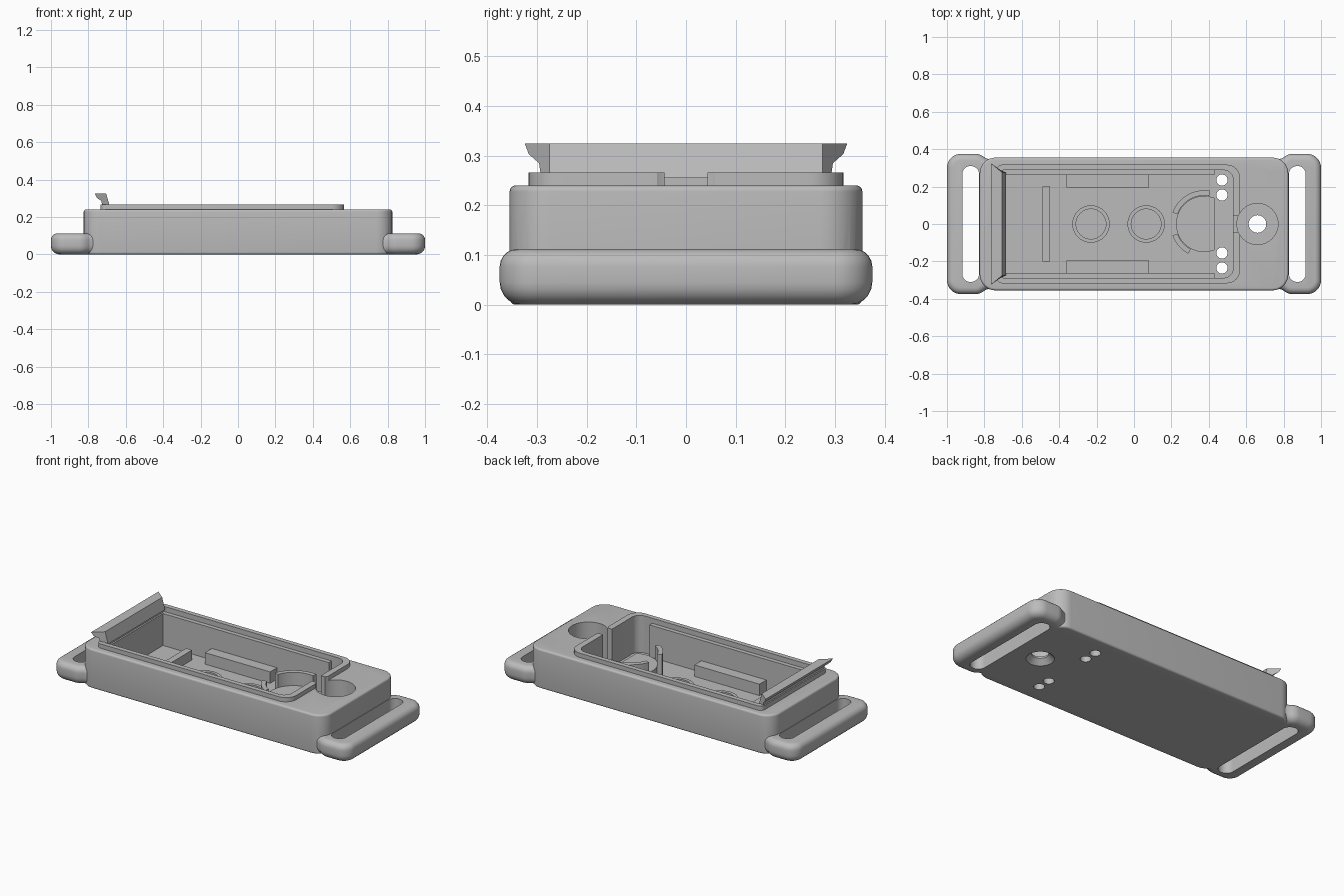
import bpy, bmesh, math
from mathutils import Vector

cube = bpy.data.objects.get("Cube")
if cube:
    bpy.data.objects.remove(cube, do_unlink=True)

grey = bpy.data.materials.new("plain grey")
grey.use_nodes = True
tint = (0.5, 0.5, 0.5, 1)
grey.diffuse_color = tint
grey.node_tree.nodes["Principled BSDF"].inputs["Base Color"].default_value = tint


def finish(name, bm):
    bmesh.ops.recalc_face_normals(bm, faces=bm.faces)
    mesh = bpy.data.meshes.new(name)
    bm.to_mesh(mesh)
    bm.free()
    mesh.materials.append(grey)
    ob = bpy.data.objects.new(name, mesh)
    bpy.context.collection.objects.link(ob)
    return ob


def fillet(corners, seg=8):
    """Round each (x, y, tangent length) corner with a circular arc."""
    out = []
    for i, (x, y, d) in enumerate(corners):
        p = Vector((x, y))
        if d == 0:
            out.append(p)
            continue
        u = (Vector(corners[i - 1][:2]) - p).normalized()
        v = (Vector(corners[(i + 1) % len(corners)][:2]) - p).normalized()
        w = math.sin(u.angle(v) / 2)
        for k in range(seg + 1):
            t = k / seg
            a, b, c = (1 - t) ** 2, 2 * w * t * (1 - t), t * t
            out.append(((p + u * d) * a + p * b + (p + v * d) * c) / (a + b + c))
    return out


def rect(x0, x1, y, left=0, right=0):
    return fillet([(x0, -y, left), (x1, -y, right), (x1, y, right), (x0, y, left)])


def arc(cx, cy, r, a0, a1, n=32):
    angles = [math.radians(a0 + (a1 - a0) * k / n) for k in range(n + 1)]
    return [Vector((cx + r * math.cos(a), cy + r * math.sin(a))) for a in angles]


def disc(cx, cy, r):
    return arc(cx, cy, r, 0, 360, 40)[:-1]


def prism(name, outline, z0, z1, top=0, bottom=0):
    bm = bmesh.new()
    face = bm.faces.new([bm.verts.new((p.x, p.y, z0)) for p in outline])
    new = bmesh.ops.extrude_face_region(bm, geom=[face])["geom"]
    for v in new:
        if isinstance(v, bmesh.types.BMVert):
            v.co.z = z1
    for z, width in ((z1, top), (z0, bottom)):
        if width:
            rim = [e for e in bm.edges if all(abs(v.co.z - z) < 1e-5 for v in e.verts)]
            bmesh.ops.bevel(bm, geom=rim, offset=width, segments=5, profile=0.5,
                            affect='EDGES', clamp_overlap=False)
    return finish(name, bm)


def combine(base, other, operation):
    mod = base.modifiers.new("join", 'BOOLEAN')
    mod.operation, mod.solver, mod.object = operation, 'EXACT', other
    bpy.context.view_layer.objects.active = base
    bpy.ops.object.modifier_apply(modifier=mod.name)
    bpy.data.objects.remove(other, do_unlink=True)


# Case body, strap ends and raised rim
case = prism("case", rect(-0.825, 0.825, 0.355, 0.085, 0.085), 0, 0.24, 0.012, 0.012)
quarter = [(0.74, 0.345, 0), (0.785, 0.345, 0.025), (0.825, 0.375, 0.025), (1, 0.375, 0.075)]
strap = quarter + [(x, -y, d) for x, y, d in reversed(quarter)]
strap += [(-x, -y, d) for x, y, d in quarter]
strap += [(-x, y, d) for x, y, d in reversed(quarter)]
combine(case, prism("strap_ends", fillet(strap), 0, 0.112, 0.035, 0.045), 'UNION')
combine(case, prism("rim", rect(-0.735, 0.567, 0.317, 0.03, 0.07), 0.2, 0.266), 'UNION')

# Strap slots, stepped cavity, round pocket, channel and floor holes
FLOOR = 0.04
cutters = [
    prism("slot", rect(0.828, 0.918, 0.31, 0.044, 0.044), -0.1, 0.3),
    prism("slot", rect(-0.918, -0.828, 0.31, 0.044, 0.044), -0.1, 0.3),
    prism("ledge", rect(-0.70, 0.53, 0.288, 0, 0.05), 0.235, 0.4),
    prism("cavity", rect(-0.69, 0.48, 0.262), FLOOR, 0.4),
    prism("end_cavity", rect(0.43, 0.53, 0.288, 0, 0.05), FLOOR, 0.4),
    prism("pocket", disc(0.66, 0, 0.11), FLOOR, 0.4),
    prism("channel", rect(0.50, 0.60, 0.043), FLOOR + 0.02, 0.4),
    prism("pocket_hole", disc(0.66, 0, 0.047), -0.1, 0.1),
]
for y in (-0.235, -0.155, 0.155, 0.235):
    cutters.append(prism("pin_hole", disc(0.47, y, 0.03), -0.1, 0.1))
bm = bmesh.new()
bmesh.ops.create_cone(bm, cap_ends=True, segments=40, radius1=0.09, radius2=0.04, depth=0.05)
bmesh.ops.translate(bm, verts=bm.verts, vec=(0.66, 0, 0.012))
cutters.append(finish("countersink", bm))
for cutter in cutters:
    combine(case, cutter, 'DIFFERENCE')
parts = [case]

# Blocks and ridge on the cavity floor
parts.append(prism("floor_ridge", rect(-0.49, -0.45, 0.2), 0.03, 0.10))
for side, label in ((1, "back"), (-1, "front")):
    block = [Vector((x, side * y)) for x, y in
             ((-0.36, 0.195), (0.08, 0.195), (0.08, 0.27), (-0.36, 0.27))]
    parts.append(prism(label + "_block", block, 0.03, 0.11))

# Low rings
for x in (-0.23, 0.065):
    ring = prism("floor_ring", disc(x, 0, 0.1), 0.03, 0.065)
    combine(ring, prism("ring_hole", disc(x, 0, 0.08), 0.038, 0.1), 'DIFFERENCE')
    parts.append(ring)

# Round seat with a flat side, and its curved guards
flat = math.degrees(math.acos(0.055 / 0.15))
parts.append(prism("round_seat", arc(0.375, 0, 0.15, flat, 360 - flat), 0.03, 0.11))
for label, a0, a1 in (("back", 80, 160), ("front", 200, 242)):
    guard = arc(0.375, 0, 0.18, a0, a1, 16) + arc(0.375, 0, 0.152, a1, a0, 16)
    parts.append(prism(label + "_guard", guard, 0.03, 0.19))

# Hooked lip with mitred ends
profile = [(-0.725, 0.255), (-0.73, 0.285), (-0.755, 0.303), (-0.765, 0.325),
           (-0.705, 0.325), (-0.695, 0.29), (-0.685, 0.255)]
bm = bmesh.new()
ends = []
for side in (-1, 1):
    ends.append([bm.verts.new((x, side * (0.275 + 0.83 * max(0, -0.705 - x)), z))
                 for x, z in profile])
    bm.faces.new(ends[-1])
for i in range(len(profile)):
    bm.faces.new((ends[0][i - 1], ends[0][i], ends[1][i], ends[1][i - 1]))
parts.append(finish("hooked_lip", bm))

# Smooth curves, crisp corners
bpy.ops.object.select_all(action='DESELECT')
for ob in parts:
    ob.select_set(True)
bpy.context.view_layer.objects.active = case
bpy.ops.object.shade_smooth_by_angle(angle=math.radians(30))
